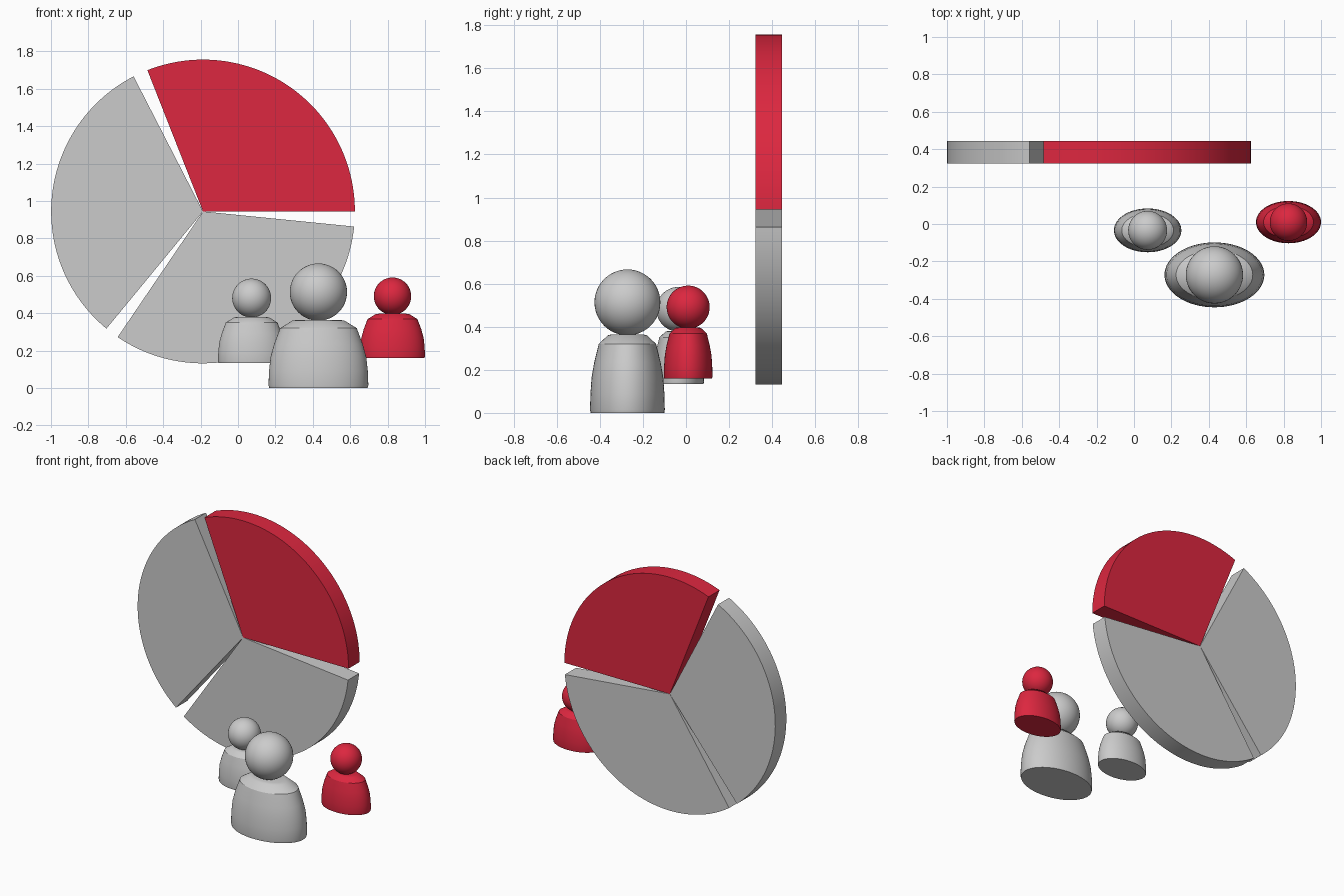
import bpy, bmesh, math

if "Cube" in bpy.data.objects:
    bpy.data.objects.remove(bpy.data.objects["Cube"])

red = bpy.data.materials.new("red")
red.diffuse_color = (0.72, 0.02, 0.05, 1)
red.use_nodes = True
red.node_tree.nodes["Principled BSDF"].inputs["Base Color"].default_value = red.diffuse_color


def finish(bm, name, mat=None, smooth=30):
    bmesh.ops.recalc_face_normals(bm, faces=bm.faces)
    mesh = bpy.data.meshes.new(name)
    bm.to_mesh(mesh)
    bm.free()
    ob = bpy.data.objects.new(name, mesh)
    bpy.context.collection.objects.link(ob)
    if mat:
        mesh.materials.append(mat)
    bpy.ops.object.select_all(action='DESELECT')
    ob.select_set(True)
    bpy.context.view_layer.objects.active = ob
    bpy.ops.object.shade_smooth_by_angle(angle=math.radians(smooth))
    return ob


# Pie wedges: an upright sector extruded along y
def wedge(name, start, end, mat=None):
    cx, cz, r, y0, y1 = -0.187, 0.944, 0.812, 0.323, 0.445
    steps = 48
    bm = bmesh.new()
    pts = [(cx, cz)]
    for i in range(steps + 1):
        a = math.radians(start + (end - start) * i / steps)
        pts.append((cx + r * math.cos(a), cz + r * math.sin(a)))
    face = bm.faces.new([bm.verts.new((x, y0, z)) for x, z in pts])
    ext = bmesh.ops.extrude_face_region(bm, geom=[face], use_keep_orig=True)
    bmesh.ops.translate(bm, vec=(0, y1 - y0, 0),
                        verts=[g for g in ext["geom"] if isinstance(g, bmesh.types.BMVert)])
    finish(bm, name, mat)


wedge("red_wedge", 0, 111.5, red)
wedge("left_wedge", 117.2, 230.5)
wedge("lower_wedge", 235.8, 354.3)

# Torso profile (half width, height), turned into an elliptical lathe
TORSO = [(0.263, 0), (0.267, 0.015), (0.264, 0.09), (0.256, 0.165),
         (0.237, 0.235), (0.205, 0.32), (0.14, 0.36), (0.11, 0.365)]


def figure(name, x, y, z, scale, head_r, head_z, mat=None):
    n = 64
    bm = bmesh.new()
    rings = []
    for r, h in TORSO:
        rings.append([bm.verts.new((x + scale * r * math.cos(2 * math.pi * i / n),
                                    y + scale * r * 0.65 * math.sin(2 * math.pi * i / n),
                                    z + scale * h)) for i in range(n)])
    for a, b in zip(rings, rings[1:]):
        for i in range(n):
            j = (i + 1) % n
            bm.faces.new((a[i], a[j], b[j], b[i]))
    bm.faces.new(rings[0])
    bm.faces.new(rings[-1])
    finish(bm, name + "_torso", mat)

    # Round head
    bm = bmesh.new()
    bmesh.ops.create_uvsphere(bm, u_segments=48, v_segments=24, radius=head_r)
    bmesh.ops.translate(bm, vec=(x, y, head_z), verts=bm.verts)
    finish(bm, name + "_head", mat)


figure("front_figure", 0.43, -0.272, 0, 1, 0.153, 0.513)
figure("back_figure", 0.073, -0.034, 0.134, 0.675, 0.104, 0.481)
figure("red_figure", 0.826, 0.01, 0.16, 0.651, 0.1, 0.491, red)
